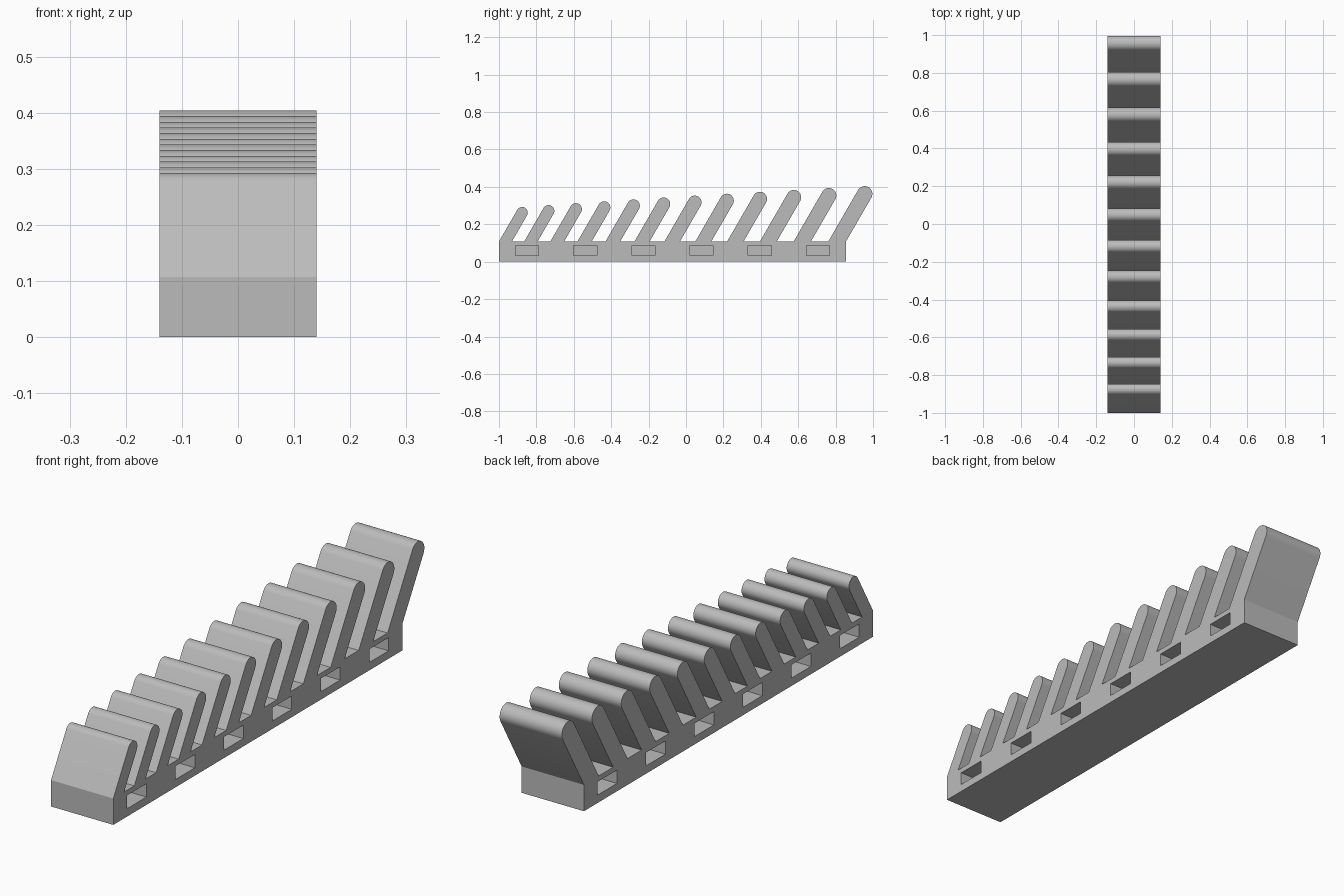
import bpy, bmesh, math
from mathutils import Vector

cube = bpy.data.objects.get("Cube")
if cube:
    bpy.data.objects.remove(cube)

HALF_WIDTH = 0.14
BASE_TOP = 0.107
FINS = 12
ARC_STEPS = 16
LEAN = math.radians(60)

grey = bpy.data.materials.new("light grey")
grey.use_nodes = True
colour = (0.5, 0.5, 0.5, 1)
grey.diffuse_color = colour
grey.node_tree.nodes["Principled BSDF"].inputs["Base Color"].default_value = colour


def fin_outline(i):
    """Side outline of one leaning, round-tipped fin, back root to front root."""
    t = i / (FINS - 1)
    radius = 0.03 + 0.011 * t
    tip_y = -0.876 + 0.1412 * i + 0.00506 * i * (i - 1) / 2
    tip_z = 0.2925 + 0.1115 * t - radius
    root_y = tip_y - (tip_z - BASE_TOP) / math.tan(LEAN)
    spread = radius / math.sin(LEAN)
    pts = [(root_y + spread, BASE_TOP)]
    for k in range(ARC_STEPS + 1):
        a = LEAN - math.pi / 2 + math.pi * k / ARC_STEPS
        pts.append((tip_y + radius * math.cos(a), tip_z + radius * math.sin(a)))
    pts.append((root_y - spread, BASE_TOP))
    return pts


def add_object(name, bm):
    bmesh.ops.recalc_face_normals(bm, faces=bm.faces)
    mesh = bpy.data.meshes.new(name)
    bm.to_mesh(mesh)
    bm.free()
    mesh.materials.append(grey)
    obj = bpy.data.objects.new(name, mesh)
    bpy.context.collection.objects.link(obj)
    return obj


# Finned rack: one side profile extruded across the width
outline = []
for i in reversed(range(FINS)):
    outline += fin_outline(i)
outline += [(outline[-1][0], 0), (outline[0][0], 0)]
bm = bmesh.new()
face = bm.faces.new([bm.verts.new((-HALF_WIDTH, y, z)) for y, z in outline])
ext = bmesh.ops.extrude_face_region(bm, geom=[face])
bmesh.ops.translate(bm, vec=(2 * HALF_WIDTH, 0, 0),
                    verts=[v for v in ext["geom"] if isinstance(v, bmesh.types.BMVert)])
rack = add_object("finned_rack", bm)

# Rectangular pockets along both sides
POCKET_DEPTH = 0.10
bm = bmesh.new()
for side in (-1, 1):
    for i in range(6):
        box = bmesh.ops.create_cube(bm, size=1)["verts"]
        bmesh.ops.scale(bm, vec=(2 * POCKET_DEPTH, 0.124, 0.054), verts=box)
        bmesh.ops.translate(bm, vec=(side * HALF_WIDTH, -0.85 + 0.311 * i, 0.059), verts=box)
cutter = add_object("pocket_cutter", bm)
cutter.hide_render = True

cut = rack.modifiers.new("pockets", "BOOLEAN")
cut.operation = "DIFFERENCE"
cut.solver = "EXACT"
cut.object = cutter
bpy.ops.object.select_all(action="DESELECT")
rack.select_set(True)
bpy.context.view_layer.objects.active = rack
bpy.ops.object.modifier_apply(modifier=cut.name)
bpy.data.objects.remove(cutter)

# Round the fin tips, keep every other edge crisp
bpy.ops.object.shade_smooth_by_angle(angle=math.radians(20))
